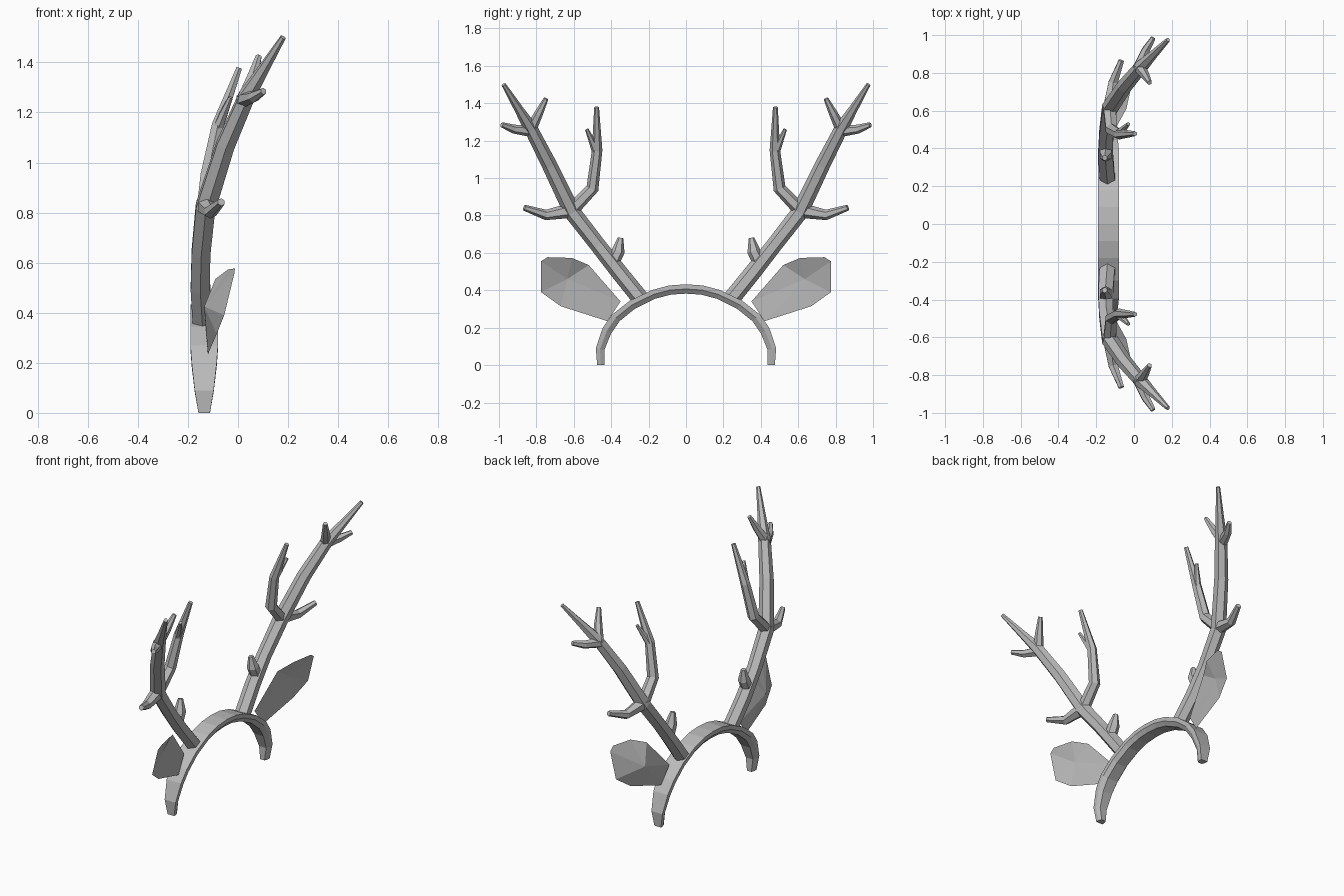
import bpy
import bmesh
import math
from mathutils import Vector

cube = bpy.data.objects.get("Cube")
if cube:
    bpy.data.objects.remove(cube, do_unlink=True)

grey = bpy.data.materials.new("plain grey")
grey.use_nodes = True
COLOUR = (0.5, 0.5, 0.5, 1)
grey.diffuse_color = COLOUR
grey.node_tree.nodes["Principled BSDF"].inputs["Base Color"].default_value = COLOUR


def finish(name, bm, mirror=True):
    bmesh.ops.recalc_face_normals(bm, faces=bm.faces)
    mesh = bpy.data.meshes.new(name)
    bm.to_mesh(mesh)
    bm.free()
    mesh.materials.append(grey)
    obj = bpy.data.objects.new(name, mesh)
    bpy.context.collection.objects.link(obj)
    if mirror:
        mod = obj.modifiers.new("mirror", "MIRROR")
        mod.use_axis = (False, True, False)
        mod.use_mirror_merge = False
    return obj


def skin(bm, rings):
    """Join a row of vertex rings with quads and close both ends."""
    for a, b in zip(rings, rings[1:]):
        n = len(a)
        for i in range(n):
            j = (i + 1) % n
            bm.faces.new((a[i], a[j], b[j], b[i]))
    bm.faces.new(rings[0])
    bm.faces.new(rings[-1])


def branch(name, path, sides=6):
    """Tapered faceted branch; each path point is (x, y, z, radius)."""
    bm = bmesh.new()
    pts = [Vector(p[:3]) for p in path]
    rings = []
    for i, p in enumerate(pts):
        before = (p - pts[i - 1]).normalized() if i else Vector()
        after = (pts[i + 1] - p).normalized() if i < len(pts) - 1 else Vector()
        along = (before + after).normalized()
        side = along.cross(Vector((1, 0, 0))).normalized()
        up = side.cross(along)
        ring = []
        for k in range(sides):
            a = math.tau * k / sides
            ring.append(bm.verts.new(p + path[i][3] * (side * math.cos(a) + up * math.sin(a))))
        rings.append(ring)
    skin(bm, rings)
    return finish(name, bm)


# Headband: arch with a bevelled inner rim, narrowing toward the ends
half = [  # outer y, outer z, inner y, inner z, half width
    (0.475, 0.0, 0.435, 0.0, 0.023),
    (0.482, 0.09, 0.437, 0.08, 0.038),
    (0.445, 0.20, 0.40, 0.17, 0.050),
    (0.395, 0.27, 0.355, 0.235, 0.055),
    (0.30, 0.345, 0.275, 0.30, 0.055),
    (0.18, 0.402, 0.165, 0.355, 0.055),
    (0.09, 0.426, 0.08, 0.377, 0.055),
]
arch = half + [(0, 0.432, 0, 0.382, 0.055)] + [(-a, b, -c, d, w) for a, b, c, d, w in reversed(half)]
bm = bmesh.new()
rings = []
for oy, oz, iy, iz, w in arch:
    my, mz = (oy + iy) / 2, (oz + iz) / 2
    section = [(-w, oy, oz), (w, oy, oz), (w, my, mz),
               (w * 0.65, iy, iz), (-w * 0.65, iy, iz), (-w, my, mz)]
    rings.append([bm.verts.new((x - 0.135, y, z)) for x, y, z in section])
skin(bm, rings)
finish("headband", bm, mirror=False)

# Ears: a leaf-shaped rim with a hollow front and a domed back
rim = [(-0.13, 0.35, 0.34), (-0.09, 0.52, 0.535), (-0.04, 0.61, 0.573),
       (-0.012, 0.74, 0.577), (-0.015, 0.775, 0.555), (-0.055, 0.775, 0.39),
       (-0.085, 0.67, 0.315), (-0.12, 0.42, 0.235)]
bm = bmesh.new()
loop = [bm.verts.new(p) for p in rim]
for centre in ((-0.085, 0.635, 0.46), (-0.135, 0.60, 0.425)):
    hub = bm.verts.new(centre)
    for i, v in enumerate(loop):
        bm.faces.new((v, loop[(i + 1) % len(loop)], hub))
finish("ears", bm)

# Antlers: main beams and their tines
branch("antler_beams", [
    (-0.14, 0.235, 0.345, 0.046), (-0.15, 0.36, 0.50, 0.045),
    (-0.148, 0.47, 0.64, 0.043), (-0.13, 0.61, 0.82, 0.045),
    (-0.05, 0.73, 1.07, 0.041), (0.035, 0.83, 1.265, 0.036),
    (0.10, 0.895, 1.37, 0.024), (0.18, 0.975, 1.50, 0.012)])
branch("brow_tines", [
    (-0.15, 0.40, 0.53, 0.036), (-0.15, 0.362, 0.61, 0.035),
    (-0.155, 0.35, 0.68, 0.015)])
branch("inner_tines", [
    (-0.13, 0.62, 0.82, 0.038), (-0.12, 0.50, 0.945, 0.034),
    (-0.08, 0.475, 1.15, 0.028), (0.005, 0.478, 1.378, 0.013)])
branch("inner_side_tines", [
    (-0.085, 0.478, 1.13, 0.022), (-0.06, 0.50, 1.19, 0.018),
    (-0.03, 0.53, 1.26, 0.010)])
branch("outer_tines", [
    (-0.13, 0.60, 0.83, 0.042), (-0.11, 0.75, 0.803, 0.028),
    (-0.067, 0.865, 0.842, 0.016)])
branch("upper_inner_tines", [
    (0.025, 0.835, 1.25, 0.032), (0.058, 0.79, 1.34, 0.024),
    (0.083, 0.748, 1.425, 0.013)])
branch("upper_outer_tines", [
    (0.02, 0.82, 1.25, 0.032), (0.062, 0.92, 1.262, 0.024),
    (0.102, 0.985, 1.285, 0.014)])
